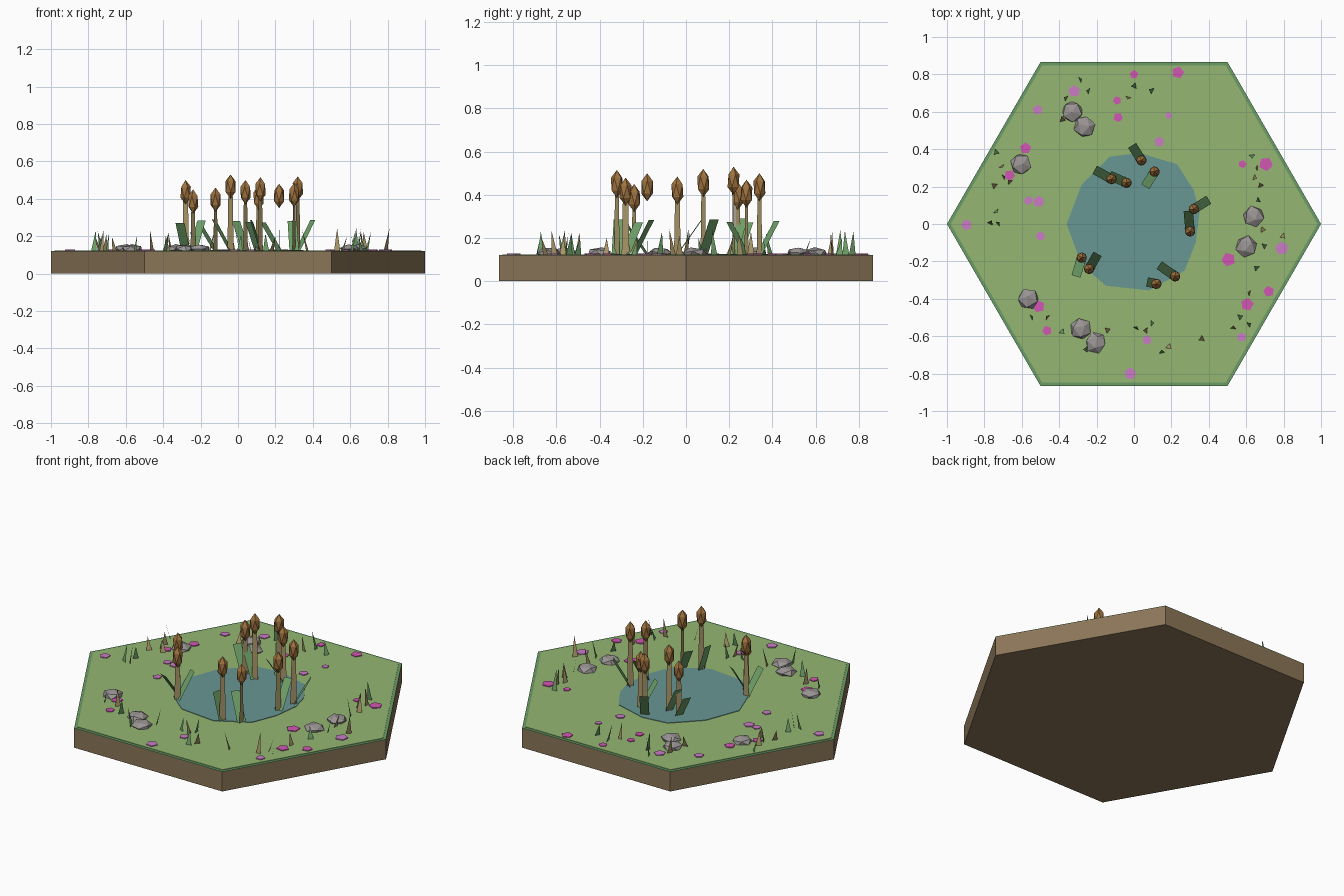
import bpy, bmesh, math, random
from mathutils import Vector, Matrix

if "Cube" in bpy.data.objects:
    bpy.data.objects.remove(bpy.data.objects["Cube"])
random.seed(7)


def mat(name, hexcode):
    def lin(c):
        c /= 255
        return c / 12.92 if c < 0.04 else ((c + 0.055) / 1.055) ** 2.4
    m = bpy.data.materials.new(name)
    m.diffuse_color = [lin((hexcode >> s) & 255) for s in (16, 8, 0)] + [1]
    m.use_nodes = True
    m.node_tree.nodes["Principled BSDF"].inputs["Base Color"].default_value = m.diffuse_color
    return m


SOIL = mat("soil brown", 0x8B7658)
RIM = mat("rim green", 0x6A9E66)
GRASS = mat("grass green", 0x95B772)
WATER = mat("water teal", 0x689793)
PINK = mat("flower magenta", 0xD256B4)
ORCHID = mat("flower orchid", 0xCB7CC6)
STONE = mat("stone grey", 0x9B9595)
HEAD = mat("cattail brown", 0xA0733F)
STEM = mat("dry reed tan", 0xAA9868)
LEAF = mat("leaf green", 0x6FA068)


def finish(bm, name, *mats):
    me = bpy.data.meshes.new(name)
    bm.to_mesh(me)
    bm.free()
    for m in mats:
        me.materials.append(m)
    ob = bpy.data.objects.new(name, me)
    bpy.context.collection.objects.link(ob)
    return ob


def ring(r, n, turn=0.0):
    return [(r * math.cos(turn + math.tau * i / n), r * math.sin(turn + math.tau * i / n)) for i in range(n)]


def slab(bm, pts, z0, z1, index=0):
    """Prism from a 2D outline."""
    lo = [bm.verts.new((x, y, z0)) for x, y in pts]
    hi = [bm.verts.new((x, y, z1)) for x, y in pts]
    faces = [bm.faces.new(hi), bm.faces.new(lo[::-1])]
    n = len(pts)
    for i in range(n):
        j = (i + 1) % n
        faces.append(bm.faces.new((lo[i], lo[j], hi[j], hi[i])))
    for f in faces:
        f.material_index = index


def ribbon(bm, base, tip, side, w0, w1, index=0):
    """Flat blade between two points; w1 = 0 gives a pointed tip."""
    b, t, s = Vector(base), Vector(tip), Vector(side).normalized()
    pts = [b - s * w0 / 2, b + s * w0 / 2]
    pts += [t + s * w1 / 2, t - s * w1 / 2] if w1 else [t]
    bm.faces.new([bm.verts.new(p) for p in pts]).material_index = index


def blob(bm, centre, size, turn=(0, 0, 0)):
    m = Matrix.Translation(centre) @ Matrix.Diagonal((*size, 1))
    for k, axis in enumerate("XYZ"):
        m = m @ Matrix.Rotation(turn[k], 4, axis)
    bmesh.ops.create_icosphere(bm, subdivisions=1, radius=1, matrix=m)


TOP = 0.124

# hexagonal ground: soil, dark rim, turf
for name, r, z0, z1, m in (("soil_base", 1, 0, 0.118, SOIL), ("turf_rim", 1, 0.118, 0.121, RIM),
                           ("turf", 0.98, 0.121, TOP, GRASS)):
    bm = bmesh.new()
    slab(bm, ring(r, 6), z0, z1)
    finish(bm, name, m)

# pond
bm = bmesh.new()
slab(bm, [(-0.36, 0), (-0.28, -0.22), (-0.15, -0.33), (0.08, -0.355), (0.27, -0.25), (0.33, -0.1),
          (0.35, 0.06), (0.32, 0.18), (0.23, 0.32), (0.03, 0.38), (-0.13, 0.36), (-0.28, 0.21)], TOP - 0.002, TOP + 0.003)
finish(bm, "pond", WATER)

# cattails: x, y, top height, stem facing angle, leaf tip x, leaf tip y
REEDS = [(0.04, 0.34, 0.50, 45, -0.01, 0.42), (0.11, 0.28, 0.47, 30, 0.06, 0.20),
         (-0.04, 0.22, 0.53, 20, -0.13, 0.26), (-0.12, 0.24, 0.46, 50, -0.21, 0.29),
         (0.32, 0.08, 0.52, 45, 0.40, 0.13), (0.30, -0.04, 0.485, 60, 0.29, 0.07),
         (0.22, -0.28, 0.48, 88, 0.135, -0.22), (0.12, -0.32, 0.515, 45, 0.07, -0.31),
         (-0.28, -0.18, 0.50, 2, -0.31, -0.28), (-0.24, -0.24, 0.45, 40, -0.195, -0.16)]
stems, heads, leaves = bmesh.new(), bmesh.new(), bmesh.new()
for x, y, top, a, lx, ly in REEDS:
    a = math.radians(a)
    ribbon(stems, (x, y, TOP), (x, y, top - 0.08), (math.cos(a), math.sin(a), 0), 0.036, 0.024)
    blob(heads, (x, y, top - 0.065), (0.031, 0.031, 0.065), (0, 0, a))
    ribbon(leaves, (x, y, TOP), (lx, ly, random.uniform(0.27, 0.3)), (ly - y, x - lx, 0), 0.05, 0.05)
finish(stems, "cattail_stems", STEM)
finish(heads, "cattail_heads", HEAD)
finish(leaves, "cattail_leaves", LEAF)

# grass tufts around the pond
BLADES = [(-0.70, 0.25), (-0.71, 0.31), (-0.73, 0.39), (-0.74, 0.20), (-0.74, 0.07), (-0.73, 0.0), (-0.77, 0.0),
          (-0.66, 0.22), (-0.29, 0.77), (-0.36, 0.67), (-0.24, 0.71), (-0.03, 0.68), (0.01, 0.74), (-0.38, 0.55),
          (0.1, 0.71), (0.66, 0.30), (0.63, 0.37), (0.68, 0.2), (0.67, 0.13), (0.64, 0.25), (0.69, -0.12),
          (0.68, -0.03), (0.66, -0.24), (0.62, -0.37), (0.56, -0.5), (0.53, -0.56), (0.61, -0.54), (0.79, -0.06),
          (0.15, -0.69), (0.18, -0.65), (0.01, -0.56), (0.07, -0.57), (0.09, -0.53), (0.37, -0.61),
          (-0.25, -0.67), (-0.15, -0.57), (-0.39, -0.57), (-0.46, -0.5), (-0.55, -0.5)]
bm = bmesh.new()
for i, (x, y) in enumerate(BLADES):
    a, lean = random.uniform(0, math.tau), random.uniform(0.01, 0.03)
    c, s = math.cos(a), math.sin(a)
    ribbon(bm, (x, y, TOP), (x + lean * c, y + lean * s, TOP + random.uniform(0.07, 0.125)), (-s, c, 0), 0.032, 0, i % 2)
finish(bm, "grass_blades", LEAF, STEM)

# stones
bm = bmesh.new()
for x, y in ((-0.33, 0.60), (-0.265, 0.52), (-0.605, 0.32), (-0.565, -0.40),
             (-0.285, -0.56), (-0.205, -0.635), (0.64, 0.04), (0.60, -0.12)):
    blob(bm, (x, y, TOP + 0.006), (0.06, 0.06, 0.028), [random.uniform(0, 3) for _ in range(3)])
finish(bm, "stones", STONE)

# flat flowers: x, y, radius
DEEP = [(0, 0.8, .024), (0.235, 0.81, .033), (-0.09, 0.66, .023), (-0.085, 0.57, .026), (-0.58, 0.405, .031),
        (-0.665, 0.26, .03), (0.58, 0.32, .022), (0.705, 0.32, .038), (0.505, -0.19, .038), (0.72, -0.36, .03),
        (0.605, -0.43, .035), (-0.51, -0.44, .034), (-0.465, -0.57, .026)]
PALE = [(-0.32, 0.71, .033), (-0.515, 0.61, .028), (0.185, 0.58, .02), (0.135, 0.44, .028), (-0.895, -0.005, .03),
        (-0.565, 0.125, .025), (-0.51, 0.12, .032), (-0.5, -0.065, .026), (0.79, -0.13, .037),
        (0.575, -0.605, .026), (0.07, -0.62, .026), (-0.02, -0.8, .033)]
bm = bmesh.new()
for index, spots in enumerate((DEEP, PALE)):
    for x, y, r in spots:
        slab(bm, [(x + u, y + v) for u, v in ring(r, 5, random.uniform(0, 2))], TOP, TOP + 0.005, index)
finish(bm, "flowers", PINK, ORCHID)
